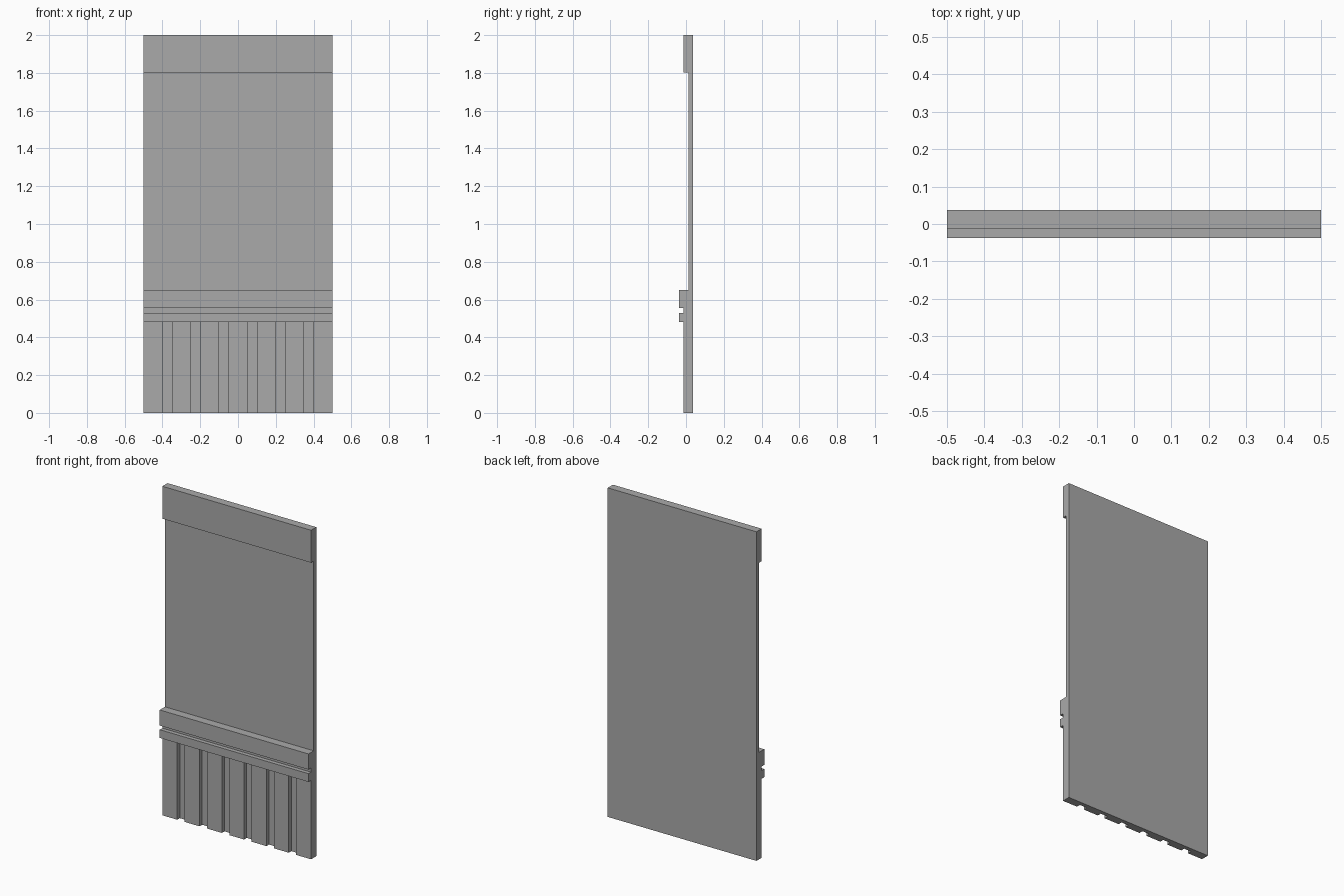
import bpy
import bmesh
from mathutils import Vector

if "Cube" in bpy.data.objects:
    bpy.data.objects.remove(bpy.data.objects["Cube"], do_unlink=True)

# Depth steps of the wall, back to front
BACK, PANEL, SLAT, RAIL = 0.0375, 0.0125, -0.0125, -0.0375
HALF = 0.5
WAINSCOT_TOP = 0.48

grey = bpy.data.materials.new("plain grey")
grey.use_nodes = True
colour = (0.4, 0.4, 0.4, 1.0)
grey.diffuse_color = colour
grey.node_tree.nodes["Principled BSDF"].inputs["Base Color"].default_value = colour


def extrude_outline(name, points, direction):
    """Solid made by sweeping a flat outline along a straight direction."""
    bm = bmesh.new()
    face = bm.faces.new([bm.verts.new(p) for p in points])
    swept = bmesh.ops.extrude_face_region(bm, geom=[face], use_keep_orig=True)
    moved = [g for g in swept["geom"] if isinstance(g, bmesh.types.BMVert)]
    bmesh.ops.translate(bm, verts=moved, vec=Vector(direction))
    bmesh.ops.recalc_face_normals(bm, faces=bm.faces)
    mesh = bpy.data.meshes.new(name)
    bm.to_mesh(mesh)
    bm.free()
    mesh.materials.append(grey)
    obj = bpy.data.objects.new(name, mesh)
    bpy.context.collection.objects.link(obj)
    return obj


# Upper wall: header, recessed panel and the two chair rails in one side profile
side = [(BACK, 2.0), (SLAT, 2.0), (SLAT, 1.803), (PANEL, 1.803),
        (PANEL, 0.65), (RAIL, 0.65), (RAIL, 0.555), (SLAT, 0.555),
        (SLAT, 0.53), (RAIL, 0.53), (RAIL, WAINSCOT_TOP), (BACK, WAINSCOT_TOP)]
extrude_outline("panel_with_rails", [(-HALF, y, z) for y, z in side], (2 * HALF, 0, 0))

# Wainscot: seven slats with grooves between them, in one plan outline
plan = [(HALF, BACK), (-HALF, BACK)]
for i in range(7):
    left = -HALF + i * 0.15
    right = left + 0.1
    if i > 0:
        plan.append((left, PANEL))
    plan += [(left, SLAT), (right, SLAT)]
    if i < 6:
        plan.append((right, PANEL))
extrude_outline("slatted_wainscot", [(x, y, 0) for x, y in plan], (0, 0, WAINSCOT_TOP))
